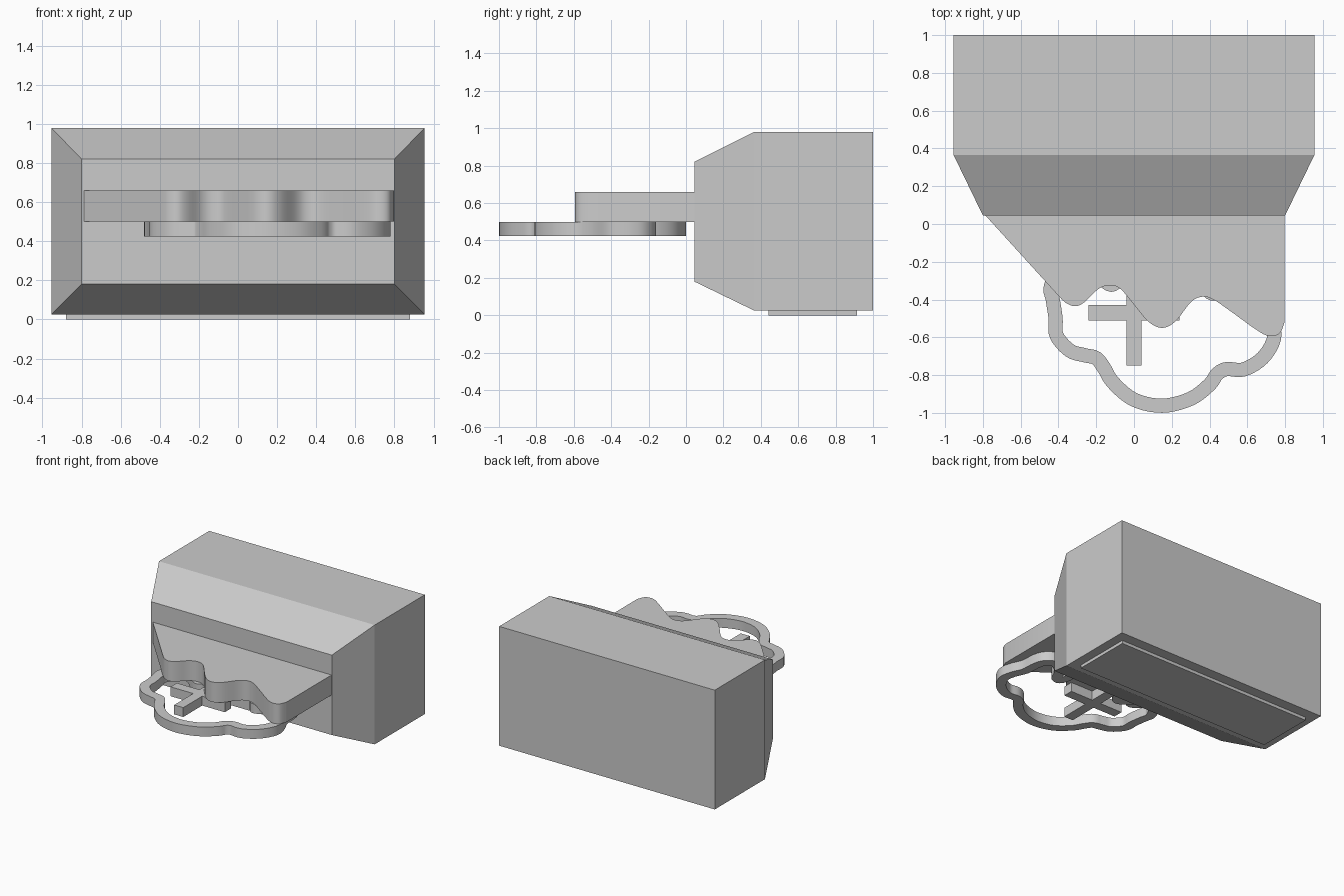
import bpy, bmesh
from mathutils import Vector

if "Cube" in bpy.data.objects:
    bpy.data.objects.remove(bpy.data.objects["Cube"])


def finish(name, bm, smooth=False):
    bmesh.ops.recalc_face_normals(bm, faces=bm.faces)
    me = bpy.data.meshes.new(name)
    bm.to_mesh(me)
    bm.free()
    ob = bpy.data.objects.new(name, me)
    bpy.context.collection.objects.link(ob)
    if smooth:
        bpy.ops.object.select_all(action='DESELECT')
        ob.select_set(True)
        bpy.context.view_layer.objects.active = ob
        bpy.ops.object.shade_smooth_by_angle(angle=0.6)
    return ob


def loft(name, loops):
    """Closed solid through matching loops of points."""
    bm = bmesh.new()
    rings = [[bm.verts.new(p) for p in lp] for lp in loops]
    n = len(rings[0])
    for a, b in zip(rings, rings[1:]):
        for i in range(n):
            bm.faces.new((a[i], a[(i + 1) % n], b[(i + 1) % n], b[i]))
    bm.faces.new(rings[0])
    bm.faces.new(rings[-1])
    return finish(name, bm)


def prism(name, pts, z0, z1, smooth=False):
    bm = bmesh.new()
    f = bm.faces.new([bm.verts.new((x, y, z0)) for x, y in pts])
    r = bmesh.ops.extrude_face_region(bm, geom=[f], use_keep_orig=True)
    for v in r['geom']:
        if isinstance(v, bmesh.types.BMVert):
            v.co.z = z1
    return finish(name, bm, smooth)


def spline(pts, closed, steps=5):
    """Catmull-Rom curve through the points."""
    p = [Vector(q) for q in pts]
    n = len(p)
    at = (lambda i: p[i % n]) if closed else (lambda i: p[max(0, min(n - 1, i))])
    out = []
    for i in range(n if closed else n - 1):
        a, b, c, d = at(i - 1), at(i), at(i + 1), at(i + 2)
        for k in range(steps):
            t = k / steps
            out.append(0.5 * (2 * b + (c - a) * t + (2 * a - 5 * b + 4 * c - d) * t * t
                              + (3 * b - a - 3 * c + d) * t ** 3))
    if not closed:
        out.append(p[-1])
    return out


# Box body with bevelled front
def section(x, y, z0, z1):
    return [(-x, y, z0), (x, y, z0), (x, y, z1), (-x, y, z1)]


loft("body", [section(.955, 1, .025, .98), section(.955, .365, .025, .98),
              section(.8, .045, .18, .82)])

# Foot plate underneath
prism("foot_plate", [(-.88, .44), (.88, .44), (.88, .915), (-.88, .915)], 0, .03)

# Wavy-edged sheet coming out of the front
wave = spline([(-.4, -.38), (-.36, -.418), (-.31, -.435), (-.26, -.412), (-.19, -.345),
               (-.13, -.325), (-.07, -.345), (.01, -.44), (.08, -.52), (.15, -.55),
               (.22, -.515), (.3, -.415), (.36, -.385), (.42, -.4), (.52, -.468),
               (.64, -.555), (.71, -.592), (.77, -.58), (.797, -.52)], False)
prism("wavy_sheet", [(-.8, .06)] + [tuple(v) for v in wave] + [(.797, .06)], .5, .66, True)

# Scalloped ring under the sheet
mid = spline([(-.44, -.33), (-.43, -.40), (-.415, -.5), (-.41, -.59), (-.34, -.67),
              (-.26, -.695), (-.2, -.71), (-.16, -.76), (-.11, -.84), (0, -.93),
              (.15, -.962), (.3, -.925), (.4, -.85), (.44, -.795), (.49, -.768),
              (.58, -.77), (.68, -.71), (.74, -.61), (.73, -.52), (.69, -.42),
              (.68, -.3), (.65, -.23), (.58, -.2), (.49, -.27), (.45, -.35),
              (.405, -.365), (.385, -.3), (.38, -.19), (.3, -.08), (.15, -.037),
              (0, -.08), (-.07, -.19), (-.08, -.28), (-.12, -.322), (-.18, -.28),
              (-.28, -.2), (-.38, -.23)], True, 5)
bm = bmesh.new()
rows = []
for i, p in enumerate(mid):
    t = (mid[(i + 1) % len(mid)] - mid[i - 1]).normalized()
    nrm = Vector((t.y, -t.x)) * .0375
    a, b = p + nrm, p - nrm
    rows.append([bm.verts.new((q.x, q.y, z)) for q, z in
                 ((a, .425), (a, .5), (b, .5), (b, .425))])
for i, r in enumerate(rows):
    s = rows[i - 1]
    for k in range(4):
        bm.faces.new((s[k], s[(k + 1) % 4], r[(k + 1) % 4], r[k]))
finish("scalloped_ring", bm, True)

# Plus shape inside the ring
w, l, cy = .04, .24, -.47
plus = [(l, -w), (l, w), (w, w), (w, .28), (-w, .28), (-w, w),
        (-l, w), (-l, -w), (-w, -w), (-w, -.28), (w, -.28), (w, -w)]
prism("plus_shape", [(x, y + cy) for x, y in plus], .425, .5)
